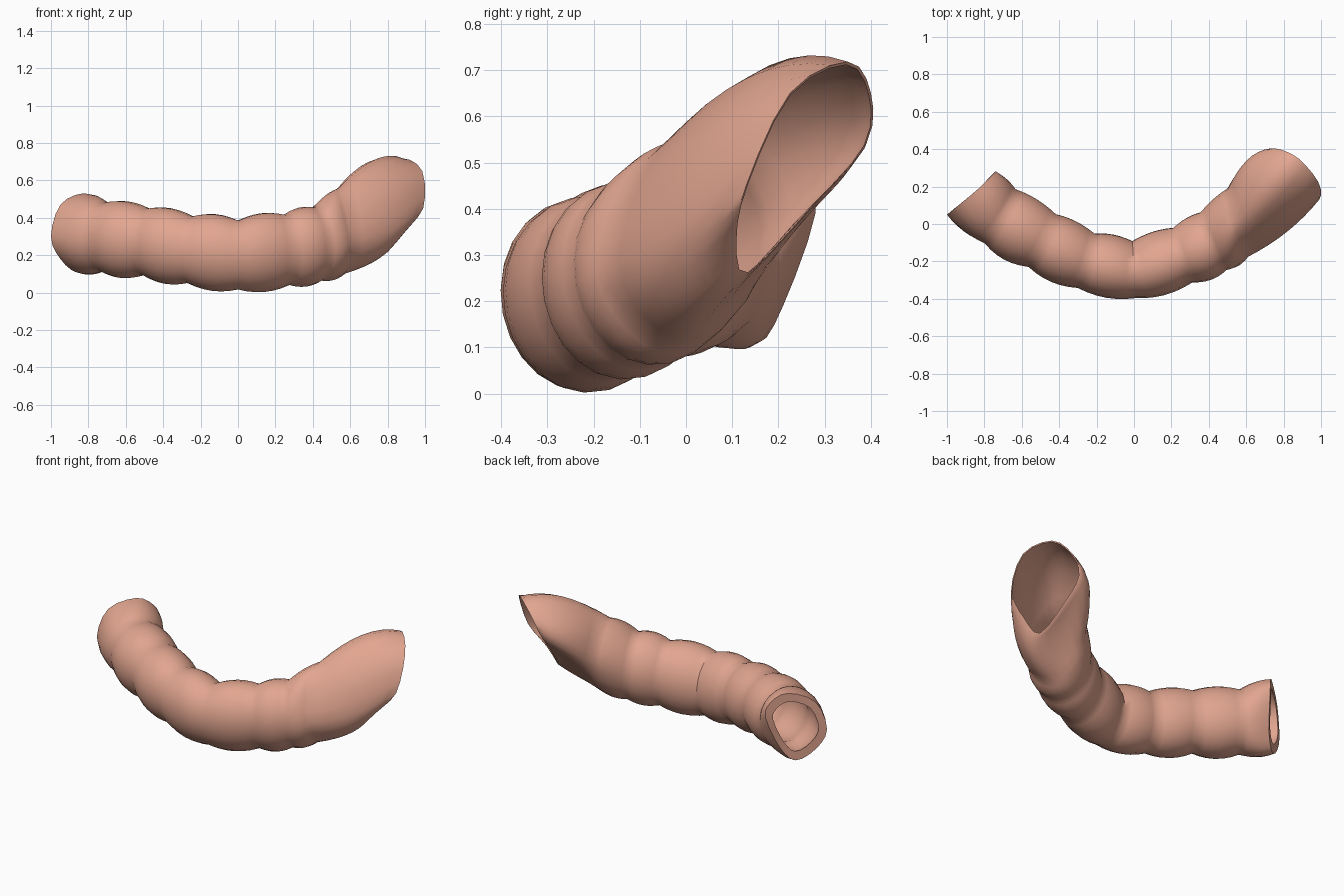
import bpy
import bmesh
import math
from mathutils import Vector

if "Cube" in bpy.data.objects:
    bpy.data.objects.remove(bpy.data.objects["Cube"], do_unlink=True)

SIDES = 24
STEPS = 6

# Fold rings along the sleeve: centre x, y, z, half width, half height
FOLDS = [
    (-.715, .045, .295, .17, .187),
    (-.49, -.085, .27, .162, .182),
    (-.255, -.193, .228, .155, .182),
    (0, -.24, .2, .155, .188),
    (.26, -.163, .227, .157, .192),
    (.425, -.088, .258, .172, .2),
]
# Outlines of the shaped rings, from front over top
RIM = [(-1, .05, .3), (-.95, .09, .47), (-.83, .19, .53), (-.76, .26, .48),
       (-.74, .28, .39), (-.79, .21, .19), (-.86, .155, .11), (-.95, .085, .18)]
SHOULDER = [(.61, -.175, .28), (.57, -.12, .46), (.54, 0, .56), (.51, .13, .5),
            (.5, .19, .37), (.52, .13, .2), (.56, 0, .1), (.6, -.11, .15)]
FLARE = [(.82, -.04, .34), (.82, .04, .565), (.73, .18, .71), (.62, .3, .61),
         (.605, .337, .48), (.63, .2, .32), (.72, .06, .18), (.79, -.01, .22)]
MOUTH = [(.99, .13, .45), (.985, .225, .65), (.88, .35, .718), (.775, .4, .65),
         (.715, .39, .54), (.73, .275, .405), (.785, .13, .255), (.88, .105, .33)]


def fold_ring(i):
    """Tilted ellipse across the path, a little flat at the lower back."""
    c = Vector(FOLDS[i][:3])
    w, h = FOLDS[i][3:]
    t = Vector(FOLDS[min(i + 1, len(FOLDS) - 1)][:3]) - Vector(FOLDS[max(i - 1, 0)][:3])
    t.z *= .6
    t.normalize()
    front = t.cross(Vector((0, -.2, 1))).normalized()
    up = front.cross(t).normalized()
    ring = []
    for k in range(SIDES):
        a = math.tau * k / SIDES
        flat = 1 - .06 * max(0, math.cos(a - math.radians(225))) ** 2
        ring.append(c + (front * w * math.cos(a) + up * h * math.sin(a)) * flat)
    return ring


def smooth_ring(points):
    """Closed spline through a few outline points."""
    p = [Vector(q) for q in points]
    n, per, out = len(p), SIDES // len(p), []
    for i in range(n):
        a, b, c, d = (p[(i + j) % n] for j in (-1, 0, 1, 2))
        for k in range(per):
            t = k / per
            out.append(b + (c - a) * (t / 2) + (a * 2 - b * 5 + c * 4 - d) * (t * t / 2)
                       + (b * 3 - a - c * 3 + d) * (t ** 3 / 2))
    return out


def scaled(ring, factor, toward_back=0):
    """Scale a ring about its centre, or about a point nearer its back."""
    c = sum(ring, Vector()) / len(ring)
    c = c.lerp(ring[SIDES // 2], toward_back)
    return [c + (v - c) * factor for v in ring]


# Outer skin: bulging segments between folds, fuller on the outside of the bend
shoulder, flare, mouth = (smooth_ring(r) for r in (SHOULDER, FLARE, MOUTH))
folds = [smooth_ring(RIM)] + [fold_ring(i) for i in range(len(FOLDS))] + [shoulder]
bulges = [.08, .13, .13, .13, .13, .1, .07]
outer = []
for r, s, bulge in zip(folds, folds[1:], bulges):
    for k in range(STEPS):
        t = k / STEPS
        ring = [a.lerp(b, t) for a, b in zip(r, s)]
        outer.append(scaled(ring, 1 + bulge * math.sin(math.pi * t) ** .9, .3))

# Outer skin: flared end
for k in range(9):
    t = k / 8
    outer.append([a * ((2 * t - 1) * (t - 1)) + b * (4 * t * (1 - t)) + c * (t * (2 * t - 1))
                  for a, b, c in zip(shoulder, flare, mouth)])

# Inner lining: thick lip at the narrow end, thin edge at the mouth
last = len(outer) - 1
lining = [scaled(r, .74 + .23 * (i / last) ** .6) for i, r in enumerate(outer)]
rings = outer + lining[::-1]

bm = bmesh.new()
loops = [[bm.verts.new(v) for v in r] for r in rings]
for i, r in enumerate(loops):
    s = loops[(i + 1) % len(loops)]
    for k in range(SIDES):
        j = (k + 1) % SIDES
        bm.faces.new((r[k], r[j], s[j], s[k]))
bmesh.ops.recalc_face_normals(bm, faces=bm.faces)
mesh = bpy.data.meshes.new("segmented_sleeve")
bm.to_mesh(mesh)
bm.free()

# Colour
mat = bpy.data.materials.new("warm_pink_clay")
mat.use_nodes = True
color = (.76, .38, .28, 1)
mat.diffuse_color = color
mat.node_tree.nodes["Principled BSDF"].inputs["Base Color"].default_value = color
mesh.materials.append(mat)

sleeve = bpy.data.objects.new("segmented_sleeve", mesh)
bpy.context.collection.objects.link(sleeve)
bpy.ops.object.select_all(action="DESELECT")
sleeve.select_set(True)
bpy.context.view_layer.objects.active = sleeve
bpy.ops.object.shade_smooth_by_angle(angle=math.radians(50))
